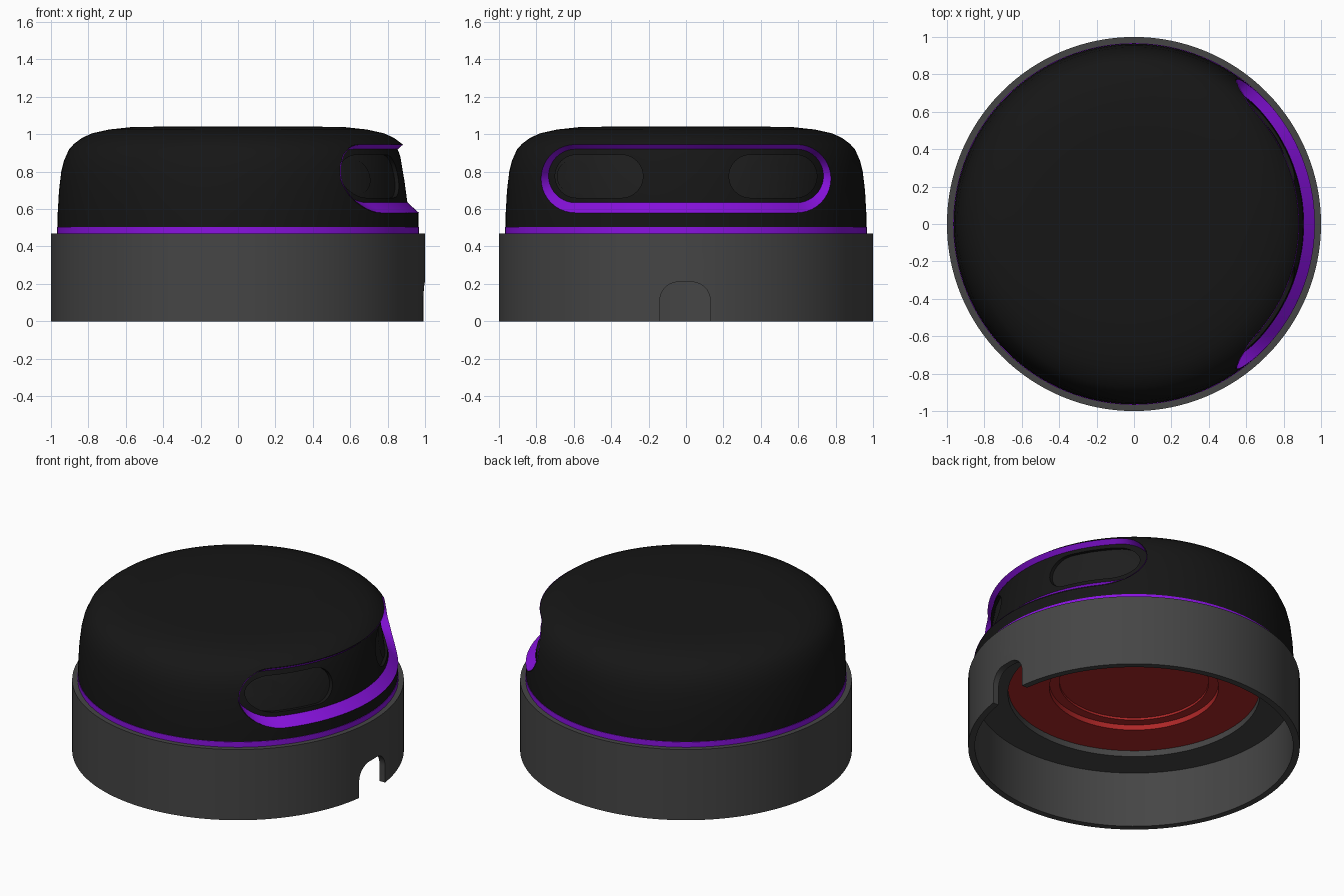
import bpy, bmesh
from math import cos, sin, pi, sqrt

cube = bpy.data.objects.get("Cube")
if cube:
    bpy.data.objects.remove(cube)


def material(name, *rgb):
    m = bpy.data.materials.new(name)
    m.use_nodes = True
    m.diffuse_color = (*rgb, 1)
    bsdf = m.node_tree.nodes["Principled BSDF"]
    bsdf.inputs["Base Color"].default_value = (*rgb, 1)
    return m


BLACK = material("shell black", 0.008, 0.008, 0.008)
LENS = material("lens black", 0.013, 0.013, 0.013)
GREY = material("base grey", 0.06, 0.06, 0.06)
PURPLE = material("purple accent", 0.25, 0.006, 0.75)
RED = material("underside red", 0.42, 0.02, 0.02)


def finish(bm, name, mat, recalc=True):
    bmesh.ops.remove_doubles(bm, verts=bm.verts, dist=1e-5)
    if recalc:
        bmesh.ops.recalc_face_normals(bm, faces=bm.faces)
    mesh = bpy.data.meshes.new(name)
    bm.to_mesh(mesh)
    bm.free()
    obj = bpy.data.objects.new(name, mesh)
    bpy.context.collection.objects.link(obj)
    if mat:
        mesh.materials.append(mat)
    return obj


def revolve(name, profile, mat, closed=False, steps=128):
    """Turn an (r, z) profile around the z axis."""
    bm = bmesh.new()
    vs = [bm.verts.new((r, 0, z)) for r, z in profile]
    pairs = list(zip(vs, vs[1:])) + ([(vs[-1], vs[0])] if closed else [])
    edges = [bm.edges.new(p) for p in pairs]
    bmesh.ops.spin(bm, geom=vs + edges, cent=(0, 0, 0), axis=(0, 0, 1),
                   angle=2 * pi, steps=steps)
    return finish(bm, name, mat)


def outline(cy, cz, hy, hz, r, arc=10, straight=30):
    """Rounded rectangle in the yz plane, with subdivided long sides."""
    pts = []
    for k, (sy, sz) in enumerate([(1, 1), (-1, 1), (-1, -1), (1, -1)]):
        oy, oz = cy + sy * (hy - r), cz + sz * (hz - r)
        for i in range(arc + 1):
            a = (k + i / arc) * pi / 2
            pts.append((oy + r * cos(a), oz + r * sin(a)))
        if k % 2 == 0:
            y, z = pts[-1]
            pts += [(y - sy * 2 * (hy - r) * i / straight, z)
                    for i in range(1, straight)]
    return pts


def radius_at(profile, z):
    for (r0, z0), (r1, z1) in zip(profile, profile[1:]):
        if z0 < z1 and z0 <= z <= z1:
            return r0 + (r1 - r0) * (z - z0) / (z1 - z0)
    return profile[-1][0]


def wrap(pts, profile, lift):
    """Lay yz points on the +x side of a turned surface."""
    return [(sqrt(max((radius_at(profile, z) + lift) ** 2 - y * y, 0)), y, z)
            for y, z in pts]


def loft(name, loops, mat, caps=False):
    bm = bmesh.new()
    rings = [[bm.verts.new(p) for p in loop] for loop in loops]
    n = len(rings[0])
    for a, b in zip(rings, rings[1:]):
        for i in range(n):
            j = (i + 1) % n
            bm.faces.new((a[i], a[j], b[j], b[i]))
    if caps:
        bm.faces.new(rings[0])
        bm.faces.new(rings[-1][::-1])
    return finish(bm, name, mat, recalc=caps)


def cut(obj, pts, x0=0.3, x1=1.2):
    """Cut an opening of the given outline through the +x side."""
    cutter = loft("cutter", [[(x, y, z) for y, z in pts] for x in (x0, x1)],
                  None, caps=True)
    cutter.hide_render = True
    mod = obj.modifiers.new("opening", 'BOOLEAN')
    mod.operation = 'DIFFERENCE'
    mod.solver = 'EXACT'
    mod.object = cutter
    bpy.context.view_layer.objects.active = obj
    bpy.ops.object.modifier_apply(modifier=mod.name)
    bpy.data.objects.remove(cutter)


# Hollow base with a cable notch
base = revolve("base", [(0.96, 0), (1, 0), (1, 0.47), (0.76, 0.47),
                        (0.76, 0.37), (0.96, 0.37)], GREY, closed=True)
cut(base, outline(-0.005, 0, 0.135, 0.21, 0.1), x0=0.7)

# Red underside plate with a stepped centre
underside = revolve("underside_plate", [
    (0, 0.46), (0.45, 0.46), (0.45, 0.445), (0.51, 0.445), (0.51, 0.41),
    (0.77, 0.41), (0.77, 0.466), (0, 0.466)], RED)

# Purple band between base and dome
band = revolve("accent_band", [(0.9, 0.468), (0.967, 0.468), (0.967, 0.505),
                               (0.9, 0.505)], PURPLE, closed=True)

# Dome shell with the sensor window
DOME = [(0, 0.475), (0.964, 0.475), (0.964, 0.58), (0.957, 0.7),
        (0.945, 0.8), (0.93, 0.86), (0.903, 0.92), (0.875, 0.95),
        (0.835, 0.98), (0.78, 1.005), (0.69, 1.025), (0.57, 1.038),
        (0.45, 1.04), (0, 1.04)]
window = outline(0, 0.7625, 0.775, 0.1825, 0.1825)
dome = revolve("dome", DOME, BLACK)
cut(dome, window)

# Recessed window floor
CORE = [(0, 0.55), (0.908, 0.55), (0.905, 0.64), (0.89, 0.75),
        (0.868, 0.88), (0.85, 0.93), (0.8, 0.95), (0, 0.95)]
window_floor = revolve("window_floor", CORE, BLACK)

# Purple sloped frame around the window
inner = outline(0, 0.777, 0.735, 0.143, 0.143)
frame = loft("window_frame", [wrap(window, DOME, 0.003),
                              wrap(inner, CORE, 0.002)], PURPLE)

# Two shallow sensor pockets, their floor, and a round lens in each
for side in (-1, 1):
    cut(window_floor, outline(side * 0.465, 0.775, 0.235, 0.115, 0.115))
POCKET = [(max(r - 0.02, 0), z) for r, z in CORE[:-2]] + [(0, 0.93)]
pocket_floor = revolve("sensor_pocket_floor", POCKET, LENS)
lenses = []
for name, y, r in (("right_lens", -0.6, 0.09), ("left_lens", 0.45, 0.112)):
    loops = [wrap(outline(y, 0.775, r * f, r * f, r * f), POCKET, 0.005)
             for f in (1, 0.75, 0.5, 0.25, 0)]
    lenses.append(loft(name, loops, LENS))

# Smooth shading with sharp creases
bpy.ops.object.select_all(action='DESELECT')
for obj in [base, underside, band, dome, window_floor, frame, pocket_floor,
            *lenses]:
    obj.select_set(True)
bpy.context.view_layer.objects.active = dome
bpy.ops.object.shade_smooth_by_angle(angle=0.6)
